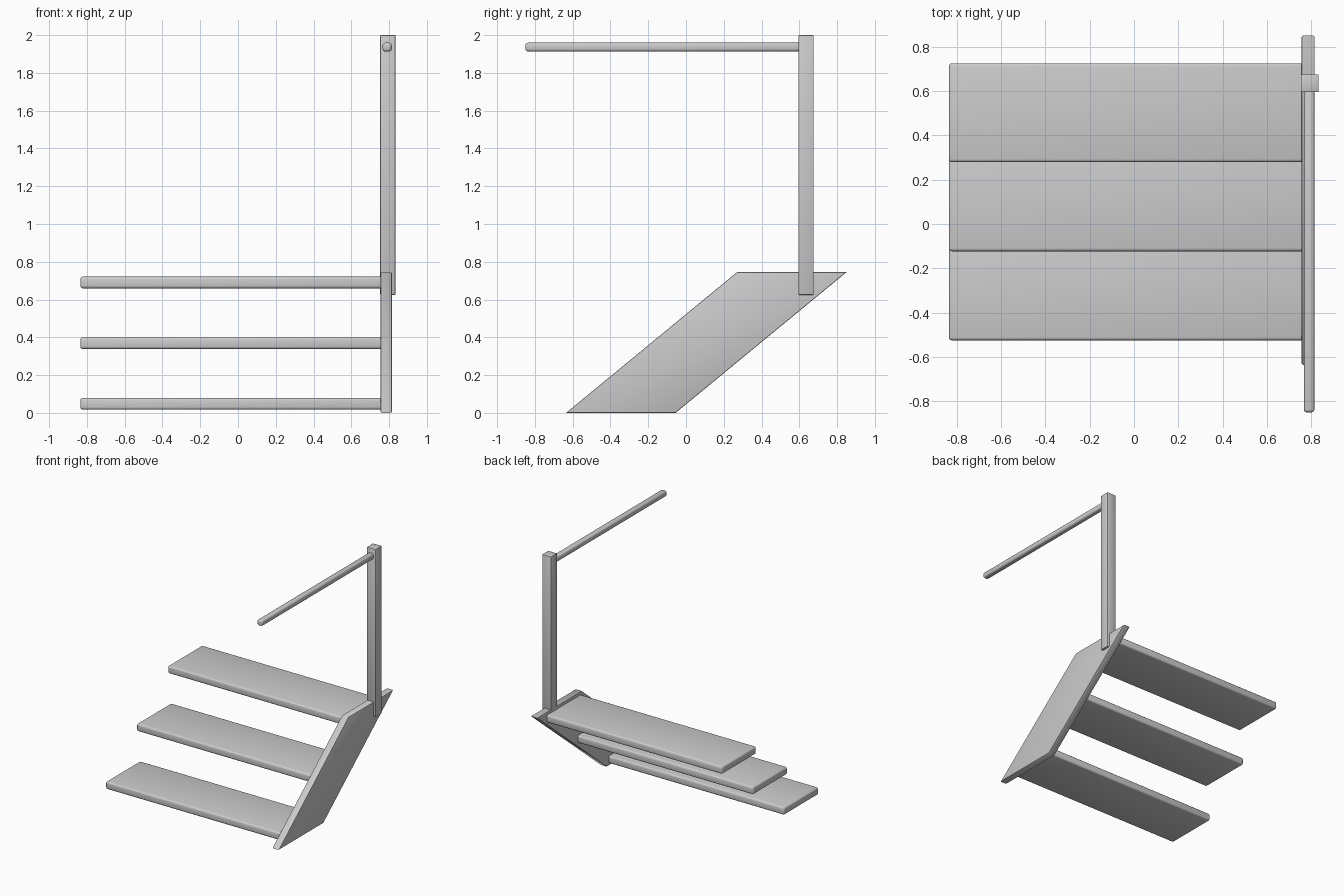
import bpy
import bmesh
import math
from mathutils import Vector

cube = bpy.data.objects.get("Cube")
if cube:
    bpy.data.objects.remove(cube, do_unlink=True)

# Single plain grey
GREY = (0.6, 0.6, 0.6, 1.0)
mat = bpy.data.materials.new("plain grey")
mat.use_nodes = True
mat.diffuse_color = GREY
mat.node_tree.nodes["Principled BSDF"].inputs["Base Color"].default_value = GREY


def prism(name, profile, x0, x1, bevel, segments=2, sides_only=False):
    """Extrude a (y, z) profile from x0 to x1 and round its edges."""
    bm = bmesh.new()
    face = bm.faces.new([bm.verts.new((x0, y, z)) for y, z in profile])
    ext = bmesh.ops.extrude_face_region(bm, geom=[face])["geom"]
    moved = [g for g in ext if isinstance(g, bmesh.types.BMVert)]
    bmesh.ops.translate(bm, verts=moved, vec=Vector((x1 - x0, 0, 0)))
    bmesh.ops.recalc_face_normals(bm, faces=bm.faces)

    def along_x(e):
        return abs(e.verts[0].co.x - e.verts[1].co.x) > 1e-5

    edges = [e for e in bm.edges if not (sides_only and along_x(e))]
    bmesh.ops.bevel(bm, geom=edges, offset=bevel, segments=segments,
                    profile=0.5, affect='EDGES', clamp_overlap=True)
    mesh = bpy.data.meshes.new(name)
    bm.to_mesh(mesh)
    bm.free()
    mesh.materials.append(mat)
    obj = bpy.data.objects.new(name, mesh)
    bpy.context.collection.objects.link(obj)
    bpy.ops.object.select_all(action='DESELECT')
    obj.select_set(True)
    bpy.context.view_layer.objects.active = obj
    bpy.ops.object.shade_smooth_by_angle(angle=math.radians(40))
    return obj


def box(name, x, y, z, bevel, segments=2):
    profile = [(y[0], z[0]), (y[1], z[0]), (y[1], z[1]), (y[0], z[1])]
    return prism(name, profile, x[0], x[1], bevel, segments)


# Slanted side board
prism("side_board", [(-0.635, 0), (-0.055, 0), (0.85, 0.745), (0.27, 0.745)],
      0.755, 0.815, 0.006, sides_only=True)

# Three treads rising to the back
for i in range(3):
    y, z = -0.525 + 0.402 * i, 0.017 + 0.321 * i
    box(f"tread_{i + 1}", (-0.835, 0.775), (y, y + 0.446), (z, z + 0.062), 0.014, 3)

# Handrail post and rail
box("rail_post", (0.753, 0.833), (0.595, 0.675), (0.625, 2.0), 0.004)
box("handrail", (0.766, 0.814), (-0.85, 0.61), (1.913, 1.96), 0.014, 3)
